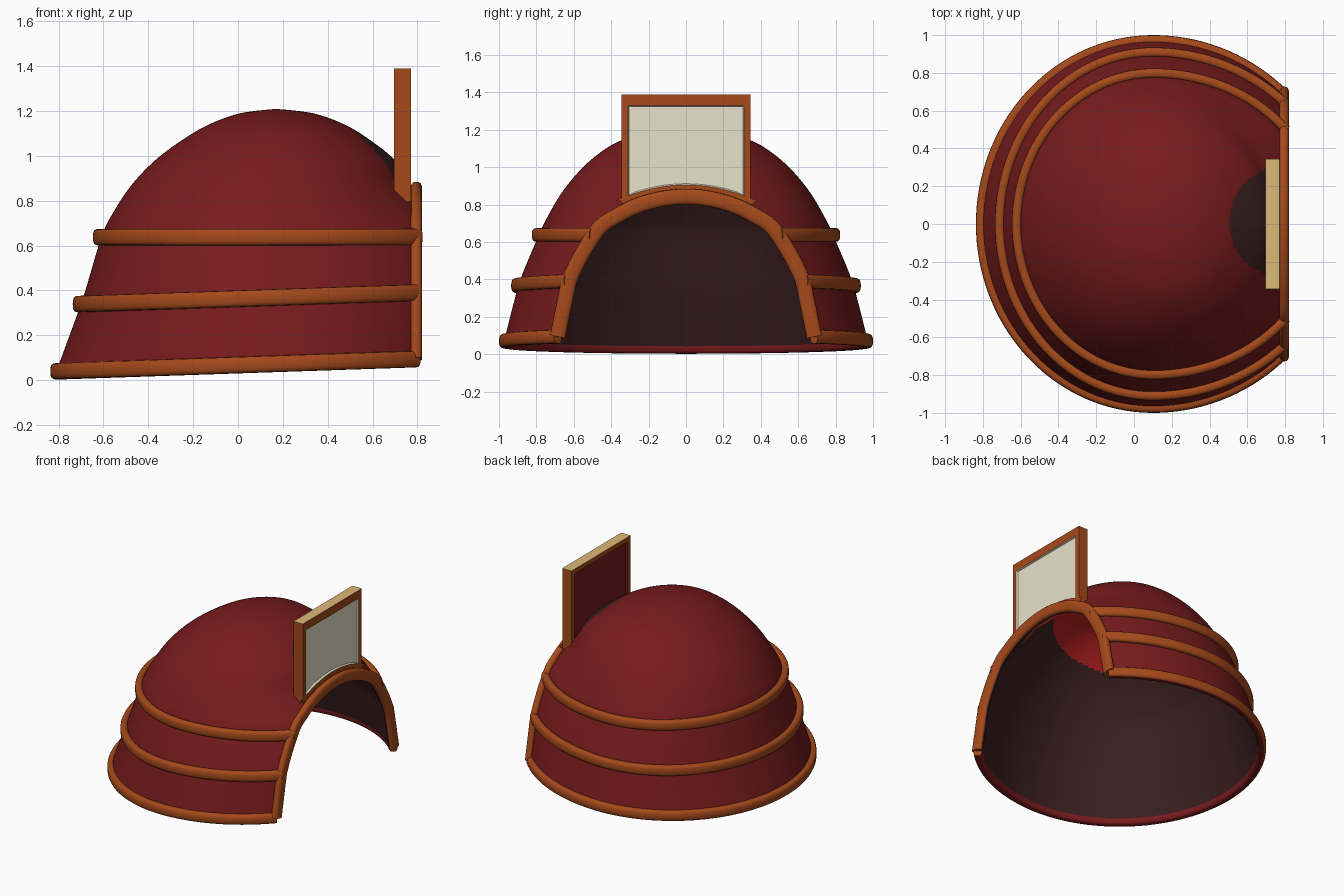
import bpy, bmesh, math
from mathutils import Vector

if "Cube" in bpy.data.objects:
    bpy.data.objects.remove(bpy.data.objects["Cube"], do_unlink=True)


def material(name, rgb):
    m = bpy.data.materials.new(name)
    m.use_nodes = True
    m.diffuse_color = (*rgb, 1)
    m.node_tree.nodes["Principled BSDF"].inputs["Base Color"].default_value = (*rgb, 1)
    return m


RED = material("deep red", (0.185, 0.011, 0.012))
ORANGE = material("burnt orange", (0.38, 0.068, 0.011))
BROWN = material("dark brown", (0.043, 0.014, 0.015))
BRIGHT = material("bright red", (0.48, 0.015, 0.015))
CREAM = material("cream", (0.85, 0.81, 0.63))
TAN = material("tan", (0.72, 0.49, 0.19))

# Shell outline by level: height, back x, front x, half width
ROWS = [(.04, -.81, 1.08, .973), (.335, -.70, 1.07, .898), (.635, -.61, .99, .787),
        (.75, -.555, .89, .732), (.87, -.475, .77, .66), (.98, -.37, .70, .57),
        (1.07, -.25, .59, .47), (1.14, -.13, .475, .355), (1.19, .01, .335, .19),
        (1.21, .17, .17, 0)]
TOP = len(ROWS) - 1
CUT = 0.795


def level(u):
    """Smoothly interpolated outline at level u."""
    i = min(int(u), TOP - 1)
    t = u - i
    a, b, c, d = (ROWS[max(0, min(TOP, i + k))] for k in (-1, 0, 1, 2))
    return [q + t * ((r - p) + t * (2 * p - 5 * q + 4 * r - s + t * (3 * (q - r) + s - p))) / 2
            if i else q + t * (r - q) for p, q, r, s in zip(a, b, c, d)]


def centre(z):
    return 0.1 + 0.07 * max(0, min(1, (z - 0.6) / 0.6))


def tilt(x, z):
    return z + 0.034 * (x + 0.8) * max(0, min(1, (0.64 - z) / 0.3))


def surface(u, a, inset=0):
    z, back, front, half = level(u)
    c = centre(z)
    reach = front - c if math.cos(a) > 0 else c - back
    x = c + max(0, reach - inset) * math.cos(a)
    y = max(0, half - inset) * math.sin(a)
    return Vector((x, y, tilt(x, z) - inset * u / TOP))


def finish(name, bm, mats, smooth=True):
    mesh = bpy.data.meshes.new(name)
    bm.to_mesh(mesh)
    bm.free()
    obj = bpy.data.objects.new(name, mesh)
    bpy.context.collection.objects.link(obj)
    for m in mats:
        mesh.materials.append(m)
    if smooth:
        bpy.ops.object.select_all(action='DESELECT')
        obj.select_set(True)
        bpy.context.view_layer.objects.active = obj
        bpy.ops.object.shade_smooth_by_angle(angle=math.radians(40))
    return obj


def shell(name, inset, mats, rule, inward=False, segs=216, rings=108):
    bm = bmesh.new()
    grid = [[bm.verts.new(surface(TOP * r / rings, math.tau * s / segs, inset))
             for s in range(segs)] for r in range(rings + 1)]
    for lower, upper in zip(grid, grid[1:]):
        for s in range(segs):
            t = (s + 1) % segs
            quad = [lower[s], lower[t], upper[t], upper[s]]
            bm.faces.new(quad[::-1] if inward else quad)
    bmesh.ops.remove_doubles(bm, verts=bm.verts, dist=0.0005)
    bmesh.ops.bisect_plane(bm, geom=bm.verts[:] + bm.edges[:] + bm.faces[:],
                           plane_co=(CUT, 0, 0), plane_no=(1, 0, 0), clear_outer=True)
    for f in bm.faces:
        f.material_index = int(rule(f.calc_center_median()))
    return finish(name, bm, mats)


def sweep(name, path, side, binormal, wide, deep, mats, rule, n=16):
    """Rounded strip along a path; side(i) is its outward direction, rule colours its section."""
    bm = bmesh.new()
    loops = []
    for i, p in enumerate(path):
        loop = []
        for k in range(n):
            c, s = math.cos(math.tau * k / n), math.sin(math.tau * k / n)
            c, s = (math.copysign(abs(v) ** 0.7, v) for v in (c, s))
            loop.append(bm.verts.new(p + side(i) * wide * c + binormal * deep * s))
        loops.append(loop)
    for a, b in zip(loops, loops[1:]):
        for k in range(n):
            f = bm.faces.new((a[k], a[(k + 1) % n], b[(k + 1) % n], b[k]))
            mid = math.tau * (k + 0.5) / n
            f.material_index = int(rule(math.cos(mid), math.sin(mid)))
    bm.faces.new(loops[0])
    bm.faces.new(loops[-1])
    bmesh.ops.recalc_face_normals(bm, faces=bm.faces)
    return finish(name, bm, mats)


# Dome outside, with a dark area behind the plate, and its lining
shell("dome_shell", 0, [RED, BROWN],
      lambda p: p.z > 0.86 and math.hypot(p.x - 0.81, p.y - 0.01) < 0.305)
shell("dome_lining", 0.03, [BROWN, BRIGHT], lambda p: p.z > 0.97 + 0.18 * p.x, inward=True)

# Three horizontal bands, open at the face, with red inner sides or undersides
for name, u, wide, deep, out, under, rule in (
        ("base_band", 0, .029, .037, -.002, RED, lambda c, s: c < -0.3 or s < -0.9),
        ("middle_band", 1, .026, .037, .011, BRIGHT, lambda c, s: s < -0.7 and c < 0),
        ("upper_band", 2, .026, .037, .011, BRIGHT, lambda c, s: s < -0.7 and c < 0)):
    z, back, front, half = level(u)
    start = math.acos((CUT - centre(z)) / (front - centre(z)))
    angles = [start + (math.tau - 2 * start) * i / 100 for i in range(101)]
    sweep(name, [surface(u, a, -out) for a in angles],
          lambda i: Vector((math.cos(angles[i]), math.sin(angles[i]), 0)),
          Vector((0, 0, 1)), wide, deep, [ORANGE, under], rule)

# Arched trim along the cut edge of the shell
u_end = 2.0
while level(u_end)[2] > CUT:
    u_end += 0.002
arch = []
for i in range(40):
    z, back, front, half = level(u_end * (1 - (1 - i / 40) ** 2))
    ratio = min(1, (CUT - centre(z)) / (front - centre(z)))
    arch.append(Vector((CUT, half * math.sqrt(1 - ratio ** 2), tilt(CUT, z))))
apex = Vector((CUT, 0, tilt(CUT, level(u_end)[0])))
arch = arch + [apex] + [Vector((p.x, -p.y, p.z)) for p in reversed(arch)]


def arch_side(i):
    d = (arch[min(i + 1, len(arch) - 1)] - arch[max(i - 1, 0)]).normalized()
    return Vector((0, d.z, -d.y))


sweep("face_trim", arch, arch_side, Vector((1, 0, 0)), 0.042, 0.026,
      [ORANGE, BROWN], lambda c, s: c < -0.3 and s < 0)

# Upright brow plate with an arched foot and a recessed panel on each side
W, HIGH = 0.345, 1.39
outline = [(W * (k / 8 - 1), 0.87 - 0.075 * (k / 8 - 1) ** 2) for k in range(17)]
outline += [(W, HIGH), (-W, HIGH)]
bm = bmesh.new()
rear, fore = ([bm.verts.new((x, y, z)) for y, z in outline] for x in (0.695, 0.772))
panels = [(bm.faces.new(fore), 1, 0.025), (bm.faces.new(rear[::-1]), 2, 0)]
for k in range(len(outline)):
    j = (k + 1) % len(outline)
    f = bm.faces.new((rear[k], rear[j], fore[j], fore[k]))
    if k == len(outline) - 2:
        f.material_index = 3
bmesh.ops.recalc_face_normals(bm, faces=bm.faces)
for face, index, drop in panels:
    bmesh.ops.inset_region(bm, faces=[face], thickness=0.036, use_even_offset=True)
    for v in face.verts:
        if v.co.z > 1.2:
            v.co.z -= drop
    face.material_index = index
    bmesh.ops.inset_region(bm, faces=[face], thickness=0.006, depth=-0.012)
plate = finish("brow_plate", bm, [ORANGE, CREAM, RED, TAN], smooth=False)
bevel = plate.modifiers.new("soft_edges", 'BEVEL')
bevel.width = 0.006
bevel.segments = 2
bevel.limit_method = 'ANGLE'
bevel.angle_limit = math.radians(60)
